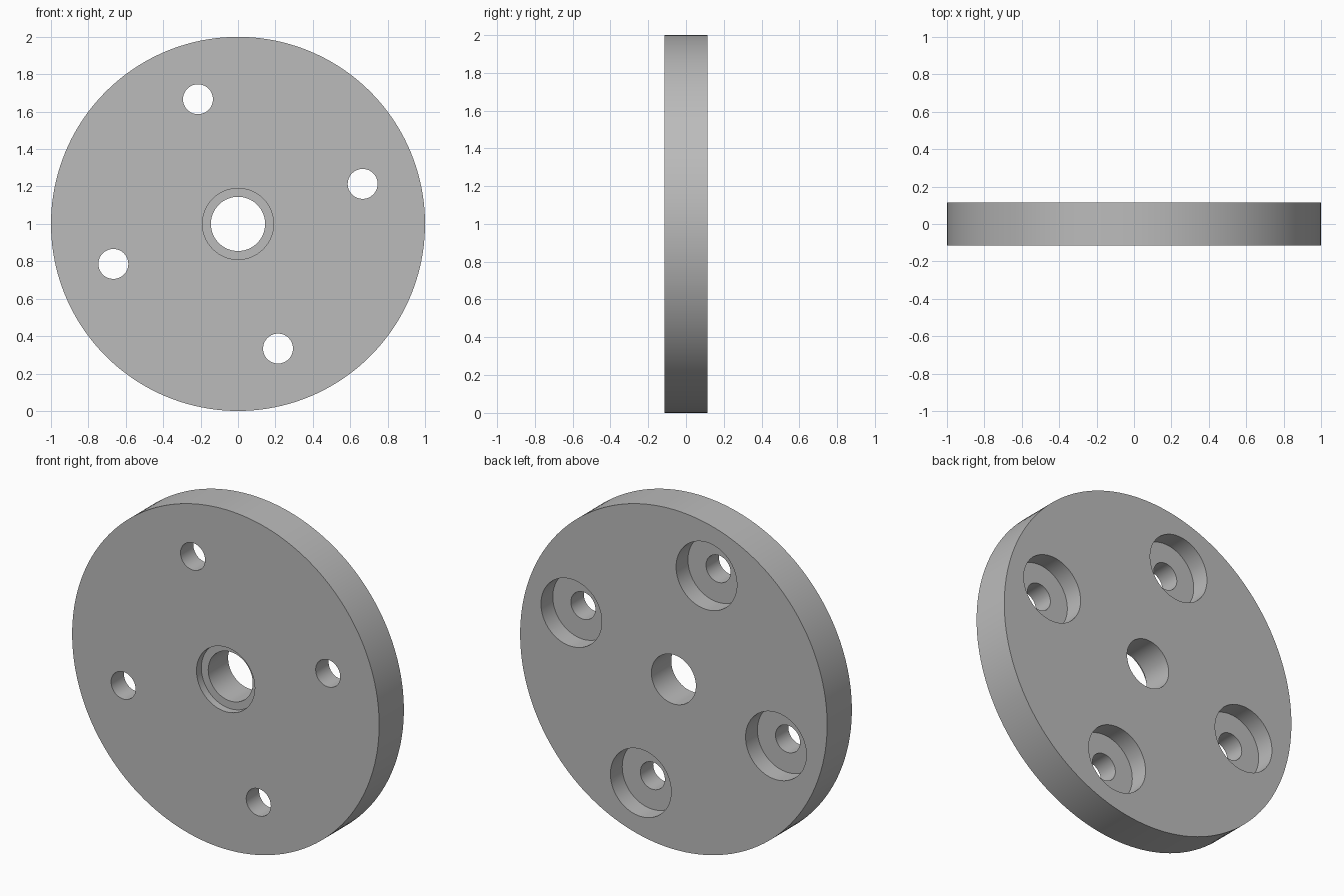
import bpy
from math import cos, sin, radians, pi

if "Cube" in bpy.data.objects:
    bpy.data.objects.remove(bpy.data.objects["Cube"], do_unlink=True)

HALF = 0.115          # half the plate thickness
FRONT, BACK = -HALF, HALF
OVER = 0.1            # how far cutters poke out

grey = bpy.data.materials.new("plain grey")
grey.use_nodes = True
colour = (0.5, 0.5, 0.5, 1)
grey.diffuse_color = colour
grey.node_tree.nodes["Principled BSDF"].inputs["Base Color"].default_value = colour


def cylinder(name, radius, y0, y1, x=0, z=1, sides=64):
    """Cylinder along y from y0 to y1."""
    bpy.ops.mesh.primitive_cylinder_add(
        vertices=sides, radius=radius, depth=y1 - y0,
        location=(x, (y0 + y1) / 2, z), rotation=(pi / 2, 0, 0))
    obj = bpy.context.object
    obj.name = name
    obj.data.materials.append(grey)
    return obj


# Round plate
plate = cylinder("flange_plate", 1, FRONT, BACK, sides=160)

# Central bore with a shallow recess on the front
cutters = [
    cylinder("centre_bore_cutter", 0.145, FRONT - OVER, BACK + OVER),
    cylinder("centre_recess_cutter", 0.19, FRONT - OVER, FRONT + 0.045),
]

# Four bolt holes, counterbored from the back
for i in range(4):
    a = radians(17.8 + 90 * i)
    x, z = 0.7 * cos(a), 1 + 0.7 * sin(a)
    cutters.append(cylinder("bolt_hole_cutter", 0.08, FRONT - OVER, BACK + OVER, x, z))
    cutters.append(cylinder("counterbore_cutter", 0.198, BACK - 0.11, BACK + OVER, x, z))

# Cut every hole, then discard the cutters
for cutter in cutters:
    cutter.hide_render = True
    bpy.context.view_layer.objects.active = plate
    cut = plate.modifiers.new("hole", "BOOLEAN")
    cut.operation = "DIFFERENCE"
    cut.solver = "EXACT"
    cut.object = cutter
    bpy.ops.object.modifier_apply(modifier=cut.name)
    bpy.data.objects.remove(cutter, do_unlink=True)

# Smooth round walls, crisp rims
bpy.ops.object.select_all(action="DESELECT")
plate.select_set(True)
bpy.context.view_layer.objects.active = plate
bpy.ops.object.shade_smooth_by_angle(angle=radians(30))
